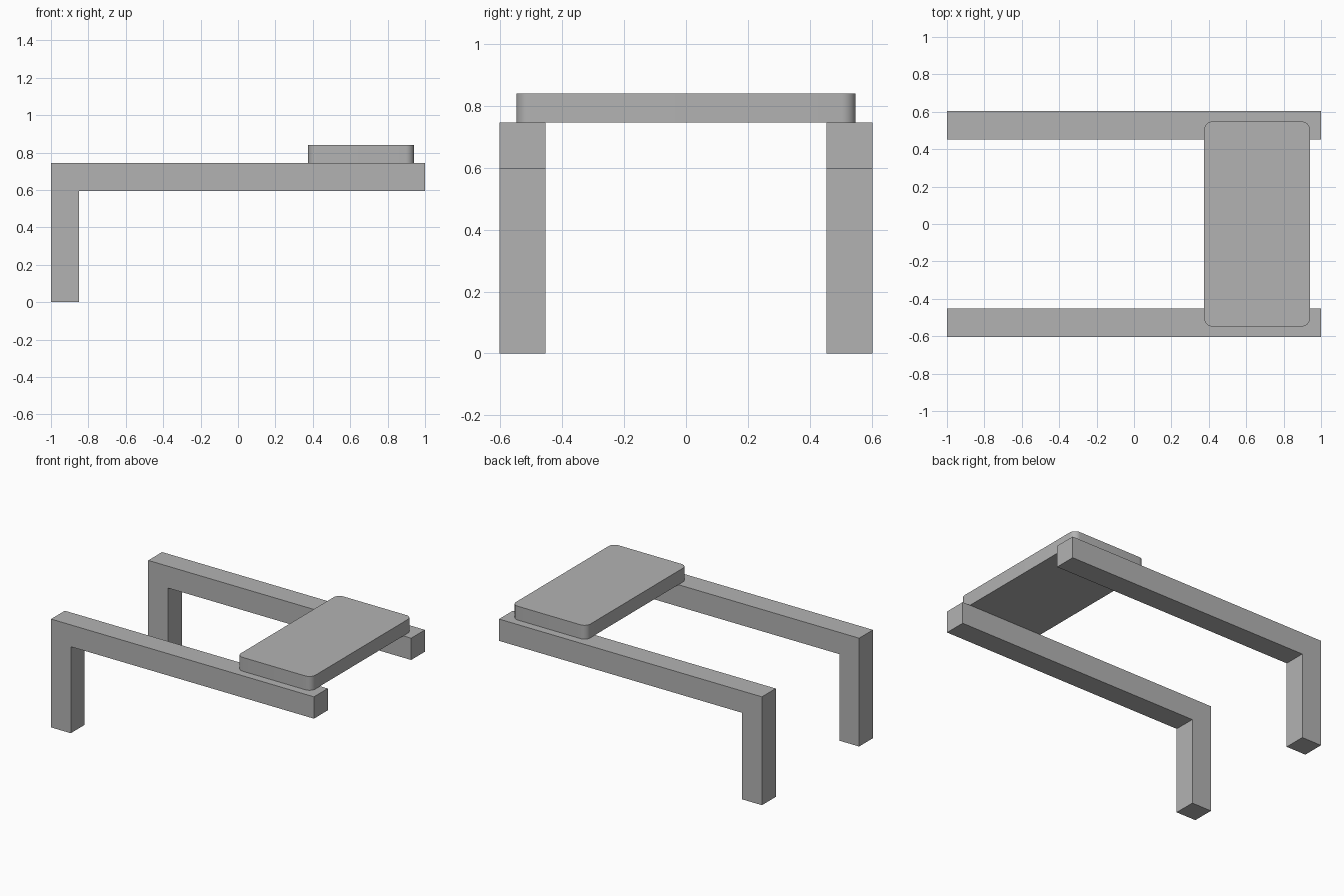
import bpy
import bmesh
import math

cube = bpy.data.objects.get("Cube")
if cube:
    bpy.data.objects.remove(cube, do_unlink=True)

# Single plain grey
grey = bpy.data.materials.new("plain_grey")
grey.use_nodes = True
colour = (0.45, 0.45, 0.45, 1)
grey.diffuse_color = colour
grey.node_tree.nodes["Principled BSDF"].inputs["Base Color"].default_value = colour


def extruded(name, points, offset):
    """Closed prism: a planar outline pushed along offset."""
    bm = bmesh.new()
    face = bm.faces.new([bm.verts.new(p) for p in points])
    result = bmesh.ops.extrude_face_region(bm, geom=[face])
    moved = [g for g in result["geom"] if isinstance(g, bmesh.types.BMVert)]
    bmesh.ops.translate(bm, verts=moved, vec=offset)
    bmesh.ops.recalc_face_normals(bm, faces=bm.faces)
    mesh = bpy.data.meshes.new(name)
    bm.to_mesh(mesh)
    bm.free()
    mesh.materials.append(grey)
    obj = bpy.data.objects.new(name, mesh)
    bpy.context.collection.objects.link(obj)
    return obj


# Two L-shaped side frames: a rail with a leg at its right end
BAR, RAIL_TOP, OUTER = 0.15, 0.745, 0.603
rail_bottom = RAIL_TOP - BAR
profile = [(-1, 0), (BAR - 1, 0), (BAR - 1, rail_bottom),
           (1, rail_bottom), (1, RAIL_TOP), (-1, RAIL_TOP)]
for name, side in (("front_frame", -1), ("back_frame", 1)):
    extruded(name, [(x, side * OUTER, z) for x, z in profile], (0, -side * BAR, 0))

# Slab with rounded corners resting across both rails
CENTRE_X, HALF_X, HALF_Y, RADIUS, STEPS = 0.658, 0.283, 0.548, 0.045, 8
outline = []
for corner, (sx, sy) in enumerate(((1, 1), (-1, 1), (-1, -1), (1, -1))):
    for step in range(STEPS + 1):
        angle = (corner + step / STEPS) * math.pi / 2
        outline.append((CENTRE_X + sx * (HALF_X - RADIUS) + RADIUS * math.cos(angle),
                        sy * (HALF_Y - RADIUS) + RADIUS * math.sin(angle), RAIL_TOP))
slab = extruded("seat_slab", outline, (0, 0, 0.095))

# Smooth the rounded corners only
bpy.ops.object.select_all(action="DESELECT")
slab.select_set(True)
bpy.context.view_layer.objects.active = slab
bpy.ops.object.shade_smooth_by_angle(angle=math.radians(30))
